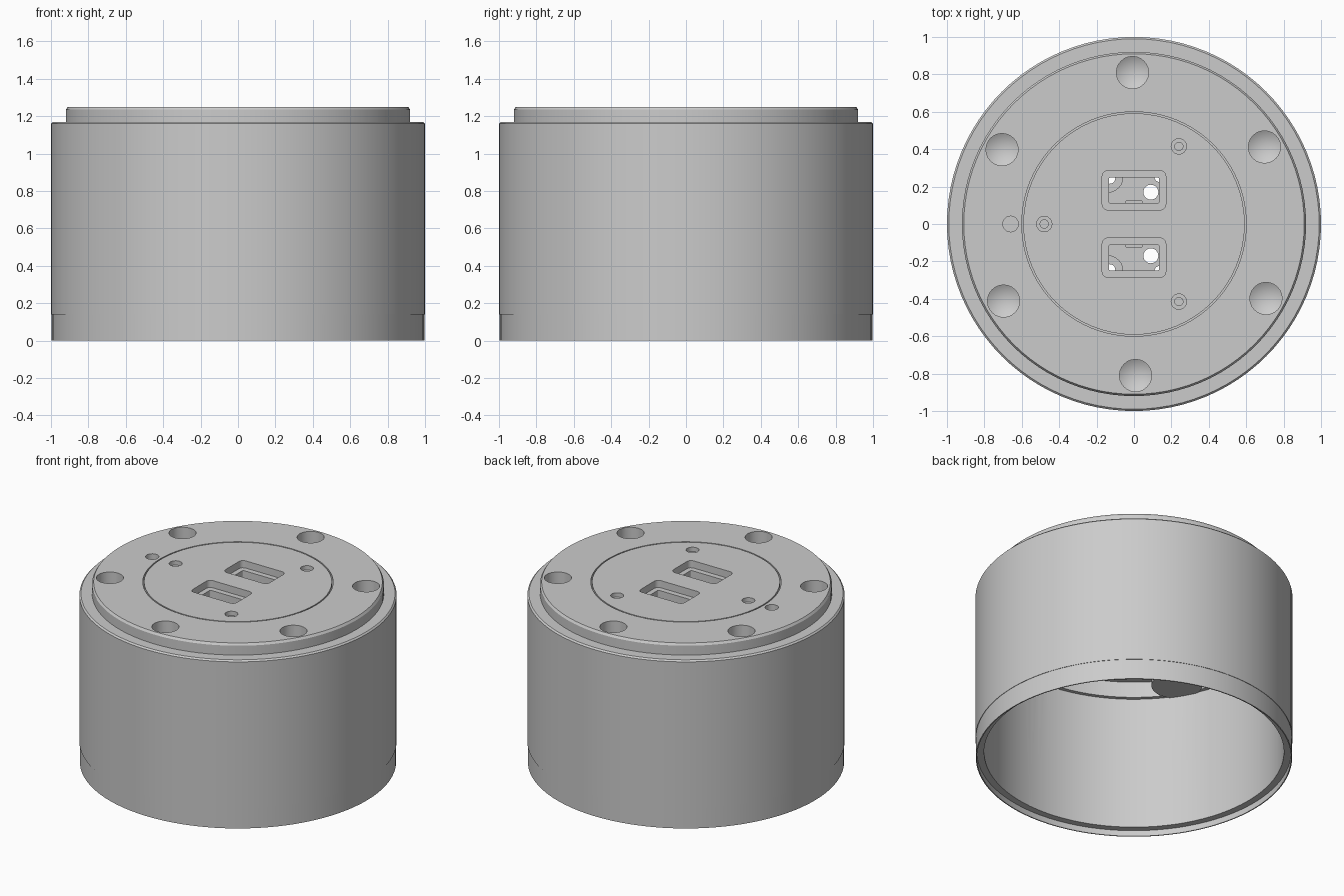
import bpy, bmesh, math
from math import cos, sin, pi

cube = bpy.data.objects.get("Cube")
if cube:
    bpy.data.objects.remove(cube)

grey = bpy.data.materials.new("plain grey")
grey.use_nodes = True
colour = (0.6, 0.6, 0.6, 1)
grey.diffuse_color = colour
grey.node_tree.nodes["Principled BSDF"].inputs["Base Color"].default_value = colour


def finish(name, bm):
    bmesh.ops.remove_doubles(bm, verts=bm.verts, dist=1e-5)
    bmesh.ops.recalc_face_normals(bm, faces=bm.faces)
    mesh = bpy.data.meshes.new(name)
    bm.to_mesh(mesh)
    bm.free()
    mesh.materials.append(grey)
    ob = bpy.data.objects.new(name, mesh)
    bpy.context.collection.objects.link(ob)
    return ob


def lathe(name, profile, x=0, y=0, steps=96):
    """Turn a closed (radius, height) outline around a vertical axis."""
    bm = bmesh.new()
    rings = []
    for i in range(steps):
        a = 2 * pi * i / steps
        rings.append([bm.verts.new((x + r * cos(a), y + r * sin(a), z)) for r, z in profile])
    n = len(profile)
    for i in range(steps):
        here, there = rings[i], rings[(i + 1) % steps]
        for j in range(n):
            k = (j + 1) % n
            quad = [here[j], there[j], there[k], here[k]]
            if profile[j][0] == 0 and profile[k][0] == 0:
                continue
            if profile[j][0] == 0:
                quad.pop(1)
                bm.verts.ensure_lookup_table()
            elif profile[k][0] == 0:
                quad.pop(2)
            bm.faces.new(quad)
    return finish(name, bm)


def rod(name, x, y, r, z0, z1, steps=24):
    return lathe(name, [(0, z0), (r, z0), (r, z1), (0, z1)], x, y, steps)


def rounded_block(name, x, y, w, d, z0, z1, r):
    bm = bmesh.new()
    bottom = []
    for q, (sx, sy) in enumerate([(1, 1), (-1, 1), (-1, -1), (1, -1)]):
        for s in range(5):
            a = (q + s / 4) * pi / 2
            bottom.append(bm.verts.new((x + sx * (w / 2 - r) + r * cos(a),
                                        y + sy * (d / 2 - r) + r * sin(a), z0)))
    face = bm.faces.new(bottom)
    grown = bmesh.ops.extrude_face_region(bm, geom=[face])["geom"]
    for v in grown:
        if isinstance(v, bmesh.types.BMVert):
            v.co.z = z1
    return finish(name, bm)


def combine(target, tools, operation):
    """Apply each boolean tool to the target, then drop the tool."""
    for tool in tools:
        mod = target.modifiers.new("cut", "BOOLEAN")
        mod.operation, mod.solver, mod.object = operation, "EXACT", tool
    graph = bpy.context.evaluated_depsgraph_get()
    mesh = bpy.data.meshes.new_from_object(target.evaluated_get(graph))
    target.modifiers.clear()
    target.data = mesh
    for tool in tools:
        bpy.data.objects.remove(tool)


TOP = 1.25

# Hollow housing: stepped foot, wall, shoulder, neck and ring ceiling
housing = lathe("housing", [
    (.99, 0), (.997, 0), (.997, .14), (1, .14), (1, 1.16), (.99, 1.17),
    (.92, 1.17), (.92, 1.235), (.91, TOP), (.6, TOP), (.6, 1.15), (.5, 1.15),
    (.5, 1.08), (.92, 1.08), (.92, .97), (.945, .97), (.945, .04), (.99, .04)])

# Six bosses under the ceiling, each with a drilled hole from above
spots = [(.81 * cos(a), .81 * sin(a)) for a in [pi / 6 + i * pi / 3 + .01 for i in range(6)]]
combine(housing, [rod("boss", x, y, .16, .965, 1.12, 32) for x, y in spots], "UNION")
drills = [lathe("drill", [(0, 1.06), (.086, 1.11), (.086, 1.3), (0, 1.3)], x, y, 24)
          for x, y in spots]
drills.append(rod("pin_hole", -.66, 0, .042, 1.19, 1.3))
combine(housing, drills, "DIFFERENCE")

# Round cover set into the housing with a fine gap
cover = lathe("cover_disc", [(0, 1.15), (.592, 1.15), (.592, TOP), (0, TOP)], steps=64)
cuts = [lathe("screw_hole",
              [(0, 1.17), (.022, 1.17), (.022, 1.22), (.041, 1.22), (.041, 1.3), (0, 1.3)],
              x, y, 24)
        for x, y in [(.24, .415), (.24, -.415), (-.48, 0)]]
for side in (1, -1):
    cuts.append(rounded_block("slot_recess", 0, side * .18, .34, .21, 1.2, 1.3, .03))
    cuts.append(rounded_block("slot_opening", 0, side * .18, .27, .135, 1.1, 1.28, .008))
combine(cover, cuts, "DIFFERENCE")

# Inner plate below the slots, with sockets and through holes
plate = lathe("inner_plate", [(0, 1.03), (.52, 1.03), (.52, 1.08), (0, 1.08)], steps=64)
cuts = []
for side in (1, -1):
    cuts.append(rod("socket", -.14, side * .25, .08, 1.055, 1.2))
    cuts.append(rod("round_hole", .09, side * .17, .04, .9, 1.2))
    cuts.append(rod("corner_hole", -.13, side * .245, .03, .9, 1.25))
    cuts.append(rod("corner_hole", .135, side * .25, .025, .9, 1.25))
    cuts.append(rounded_block("notch", 0, side * .11, .09, .03, 1.05, 1.2, .01))
combine(plate, cuts, "DIFFERENCE")

# Smooth curved walls, crisp edges
for ob in (housing, cover, plate):
    bpy.ops.object.select_all(action="DESELECT")
    ob.select_set(True)
    bpy.context.view_layer.objects.active = ob
    bpy.ops.object.shade_smooth_by_angle(angle=math.radians(30))
